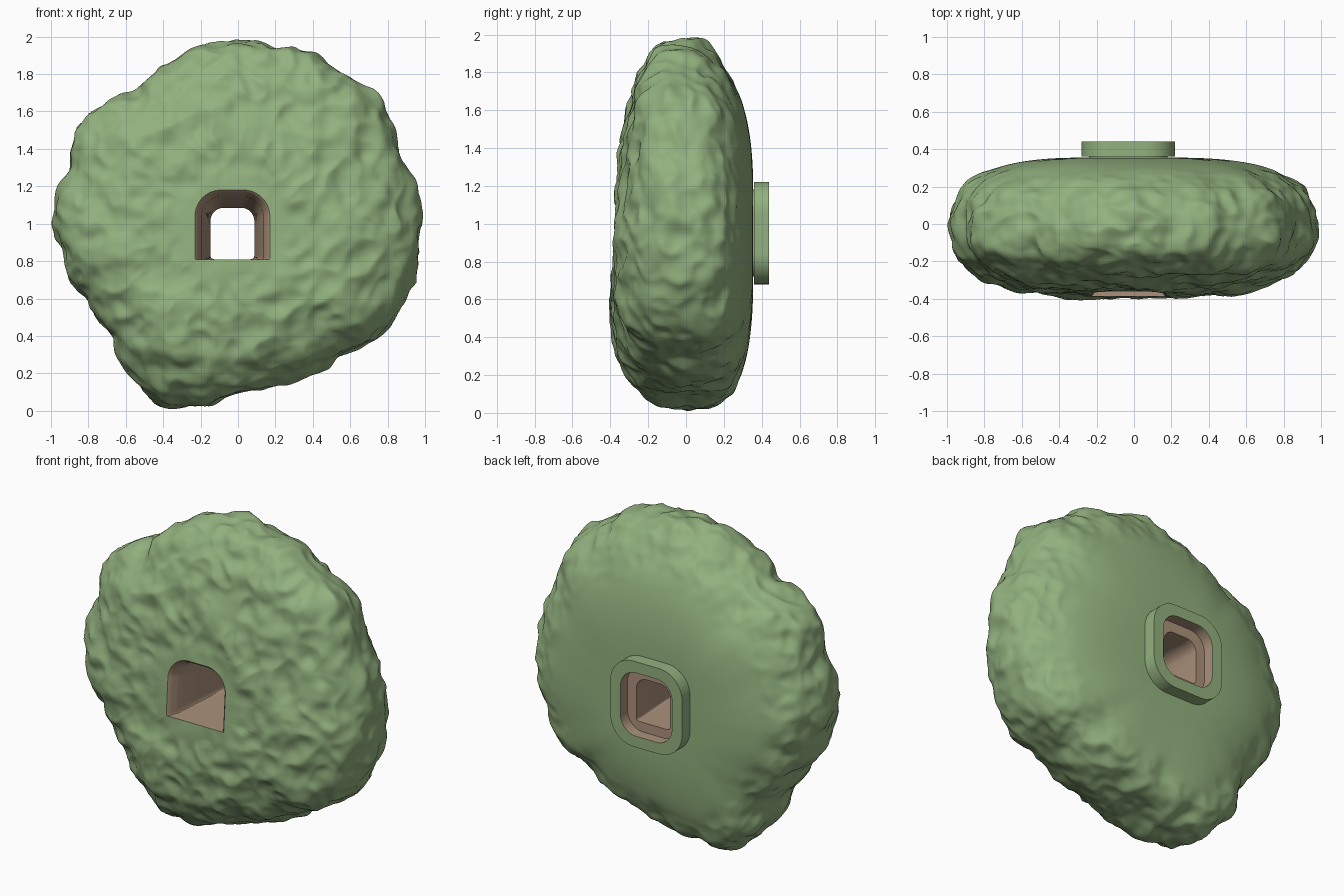
import bpy, bmesh, math
from mathutils import Vector, noise

cube = bpy.data.objects.get("Cube")
if cube:
    bpy.data.objects.remove(cube)

N = 360               # points around each ring
CX, CZ = -0.03, 0.97  # tunnel axis
ANGLES = [math.tau * i / N for i in range(N)]


def material(name, color):
    m = bpy.data.materials.new(name)
    m.use_nodes = True
    m.diffuse_color = (*color, 1)
    m.node_tree.nodes["Principled BSDF"].inputs["Base Color"].default_value = (*color, 1)
    return m


green = material("leaf green", (0.29, 0.44, 0.21))
clay = material("clay pink", (0.41, 0.285, 0.2))


def smoothstep(a, b, x):
    t = min(max((x - a) / (b - a), 0), 1)
    return t * t * (3 - 2 * t)


def opening(half, z0, z1, r_top, r_bottom):
    """Points (x, z) of a rounded rectangle, with its lower corners on fixed rays."""
    cz, mz, hz = z0 + 0.8 * half, (z0 + z1) / 2, (z1 - z0) / 2

    def inside(x, z):
        r = r_top if z > mz else r_bottom
        dx, dz = abs(x) - half + r, abs(z - mz) - hz + r
        return math.hypot(max(dx, 0), max(dz, 0)) + min(max(dx, dz), 0) < r

    points = []
    for a in ANGLES:
        lo, hi = 0, 1
        for _ in range(24):
            mid = (lo + hi) / 2
            if inside(mid * math.cos(a), cz + mid * math.sin(a)):
                lo = mid
            else:
                hi = mid
        points.append((CX + lo * math.cos(a), cz + lo * math.sin(a)))
    return points


def silhouette(points):
    """Closed outline resampled at every angle and lightly smoothed."""
    polar = sorted((math.atan2(z - CZ, x - CX) % math.tau, math.hypot(x - CX, z - CZ))
                   for x, z in points)
    polar = [(polar[-1][0] - math.tau, polar[-1][1])] + polar + \
            [(polar[0][0] + math.tau, polar[0][1])]
    raw = []
    for a in ANGLES:
        for (a0, r0), (a1, r1) in zip(polar, polar[1:]):
            if a0 <= a <= a1:
                raw.append(r0 + (r1 - r0) * (a - a0) / (a1 - a0))
                break
    radii = [sum(raw[(i + k) % N] for k in range(-3, 4)) / 7 for i in range(N)]
    return [(CX + r * math.cos(a), CZ + r * math.sin(a)) for r, a in zip(radii, ANGLES)]


def ring(points, y, slope=0):
    """Place an outline at a depth, optionally leaning back with height."""
    return [Vector((x, y + slope * (z - 0.81), z)) for x, z in points]


def loft(name, rings, mat, displace=None):
    bm = bmesh.new()
    rows = [[bm.verts.new(p) for p in points] for points in rings]
    for p, q in zip(rows, rows[1:]):
        for i in range(N):
            j = (i + 1) % N
            bm.faces.new((p[i], p[j], q[j], q[i]))
    bm.normal_update()
    if displace:
        moves = [(v, displace(k, v.co) * v.normal) for k, row in enumerate(rows) for v in row]
        for v, d in moves:
            v.co += d
    mesh = bpy.data.meshes.new(name)
    bm.to_mesh(mesh)
    bm.free()
    mesh.materials.append(mat)
    obj = bpy.data.objects.new(name, mesh)
    bpy.context.collection.objects.link(obj)
    bpy.ops.object.select_all(action="DESELECT")
    obj.select_set(True)
    bpy.context.view_layer.objects.active = obj
    bpy.ops.object.shade_smooth_by_angle(angle=math.radians(80 if displace else 35))


# Openings
mouth = opening(0.2, 0.81, 1.18, 0.14, 0.002)
tunnel_end = opening(0.117, 0.81, 1.085, 0.07, 0.02)
recess = opening(0.18, 0.75, 1.15, 0.11, 0.11)
neck = opening(0.21, 0.72, 1.18, 0.12, 0.12)
collar_edge = opening(0.25, 0.68, 1.22, 0.16, 0.16)

# Bush body: rounded slab lofted from the mouth over the rim to the flat back
outline = silhouette([
    (0.98, 0.9), (0.95, 1.1), (0.86, 1.4), (0.74, 1.69), (0.45, 1.86), (0.2, 1.96),
    (0, 1.98), (-0.2, 1.95), (-0.38, 1.87), (-0.55, 1.7), (-0.73, 1.65), (-0.86, 1.5),
    (-0.91, 1.3), (-0.98, 1), (-0.92, 0.75), (-0.8, 0.6), (-0.66, 0.4), (-0.59, 0.18),
    (-0.4, 0.03), (-0.2, 0.03), (0, 0.09), (0.2, 0.14), (0.4, 0.2), (0.56, 0.33),
    (0.75, 0.37), (0.85, 0.55), (0.96, 0.75)])
STEPS = 70
LEAN = 0.07
rings, spread = [], []
for k in range(2 * STEPS + 1):
    phi = math.pi * k / (2 * STEPS)
    front = k <= STEPS
    s, c = max(math.sin(phi), 0), abs(math.cos(phi))
    row = []
    for a, (hx, hz), (ox, oz) in zip(ANGLES, mouth if front else neck, outline):
        # The crown is rounder than the sides and base
        power = (2.8 if front else 2.6) - 0.4 * max(math.sin(a), 0)
        f, depth = s ** (2 / power), c ** (2 / power)
        x, z = hx + (ox - hx) * f, hz + (oz - hz) * f
        y = depth * (LEAN * (z - 0.81) - 0.385) if front else 0.355 * depth
        row.append(Vector((x, y - 0.05 * math.sin(a) * f ** 4, z)))
    rings.append(row)
    spread.append((s ** 0.75, front))


def foliage(k, co):
    f, front = spread[k]
    mask = smoothstep(0, 0.2, f) if front else smoothstep(0.6, 0.97, f)
    broad = noise.noise(co * 3)
    lumps = noise.noise(co * 6.5 + Vector((3, 1, 7)))
    creases = abs(noise.noise(co * 8 + Vector((9, 2, 4)))) - 0.2
    fine = noise.noise(co * 15)
    return mask * (0.02 * broad + (0.016 + 0.014 * f) * lumps + 0.026 * creases + 0.008 * fine)


loft("bush_body", rings, green, foliage)

# Tunnel lining: rounded lip, tapering walls, stepped recess at the back
lip = [ring(mouth, -0.34, LEAN)]
for i in range(7):
    t = math.pi / 2 * i / 6
    inset = 0.035 * (1 - math.cos(t))
    lip.append(ring(opening(0.2 - inset, 0.81, 1.18 - inset, 0.14 - inset, 0.002),
                    -0.35 - 0.037 * math.cos(t) + 0.03 * math.sin(t) * (i > 3) * (i - 3) / 3, LEAN))
loft("tunnel_lining", lip + [
    ring(tunnel_end, 0.33), ring(tunnel_end, 0.37), ring(recess, 0.37), ring(recess, 0.438)], clay)

# Back collar
loft("back_collar", [
    ring(neck, 0.33), ring(neck, 0.36), ring(collar_edge, 0.36), ring(collar_edge, 0.44),
    ring(recess, 0.44), ring(recess, 0.437)], green)
